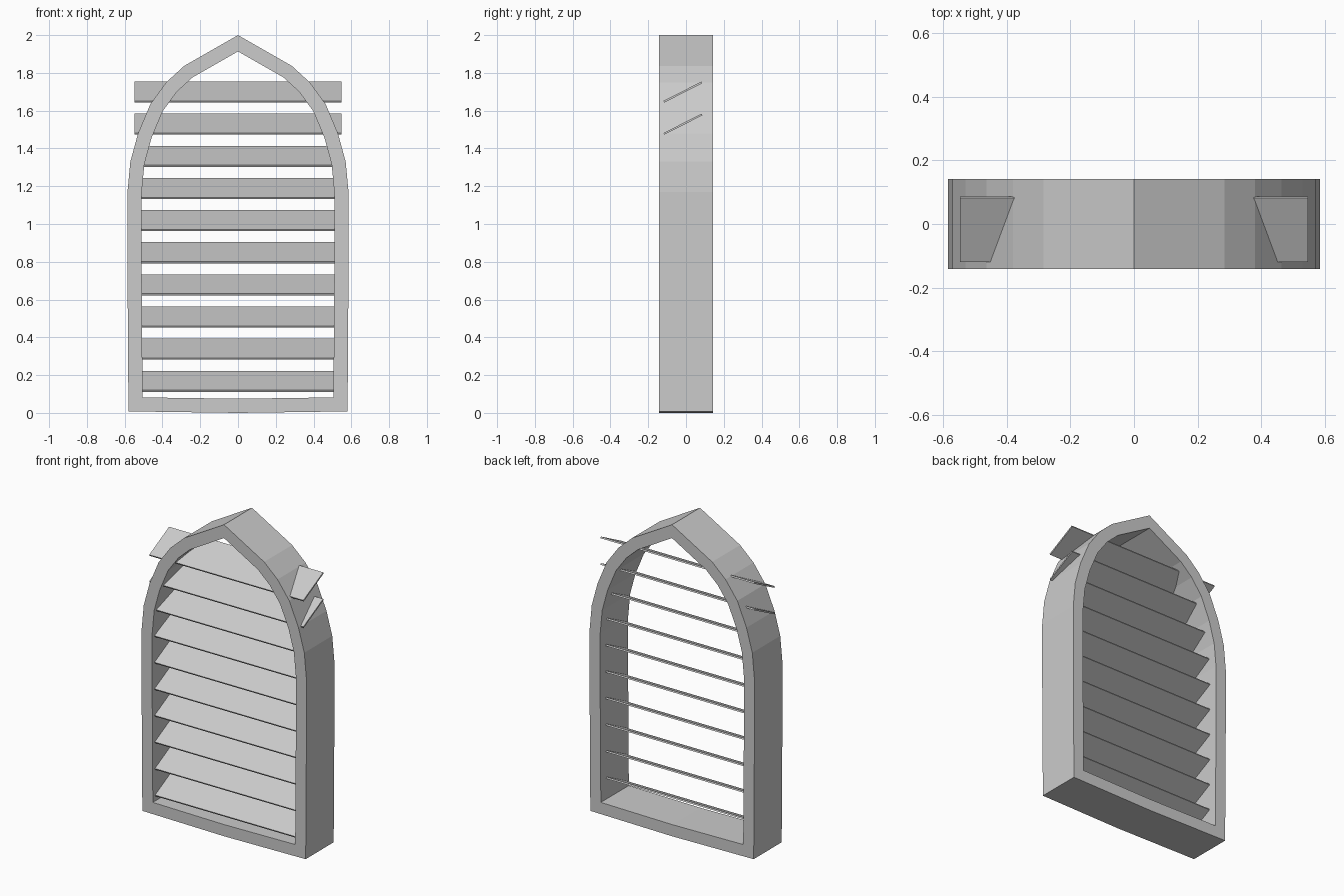
import bpy, bmesh, math
from mathutils import Vector, Matrix

if "Cube" in bpy.data.objects:
    bpy.data.objects.remove(bpy.data.objects["Cube"])

DEPTH = 0.142   # half depth of the frame
WALL = 0.075    # frame width seen from the front

# Right half of the pointed arch, bottom to apex
half = [(0.58, 0.008), (0.585, 0.75), (0.585, 1.17), (0.57, 1.33), (0.529, 1.48),
        (0.464, 1.635), (0.38, 1.75), (0.285, 1.837), (0.0, 2.0)]
outer = [Vector(p) for p in half]
outer += [Vector((-x, z)) for x, z in reversed(half[:-1])]
outer.append(Vector((0.0, 0.0)))


def inset(points, d):
    """Mitred inward offset of a counter-clockwise loop."""
    result = []
    n = len(points)
    for i, p in enumerate(points):
        a = (p - points[i - 1]).normalized()
        b = (points[(i + 1) % n] - p).normalized()
        na, nb = Vector((-a.y, a.x)), Vector((-b.y, b.x))
        m = (na + nb).normalized()
        result.append(p + m * (d / m.dot(na)))
    return result


def finish(bm, name):
    bmesh.ops.recalc_face_normals(bm, faces=bm.faces)
    mesh = bpy.data.meshes.new(name)
    bm.to_mesh(mesh)
    bm.free()
    obj = bpy.data.objects.new(name, mesh)
    bpy.context.collection.objects.link(obj)
    return obj


# Window frame: flat ring extruded through its depth
inner = inset(outer, WALL)
bm = bmesh.new()
vo = [bm.verts.new((p.x, -DEPTH, p.y)) for p in outer]
vi = [bm.verts.new((p.x, -DEPTH, p.y)) for p in inner]
n = len(vo)
ring = [bm.faces.new((vo[i], vo[(i + 1) % n], vi[(i + 1) % n], vi[i])) for i in range(n)]
ext = bmesh.ops.extrude_face_region(bm, geom=ring, use_keep_orig=True)
bmesh.ops.translate(bm, vec=(0, 2 * DEPTH, 0),
                    verts=[g for g in ext["geom"] if isinstance(g, bmesh.types.BMVert)])
finish(bm, "window_frame")

# Tilted louvre slats, low edge to the front
for k in range(10):
    bm = bmesh.new()
    bmesh.ops.create_cube(bm, size=1)
    bmesh.ops.scale(bm, vec=(1.094, 0.226, 0.01), verts=bm.verts)
    bmesh.ops.rotate(bm, cent=(0, 0, 0), matrix=Matrix.Rotation(math.radians(27), 3, 'X'),
                     verts=bm.verts)
    slat = finish(bm, f"louvre_slat_{k + 1}")
    slat.location = (0, -0.016, 0.167 + 0.1702 * k)
